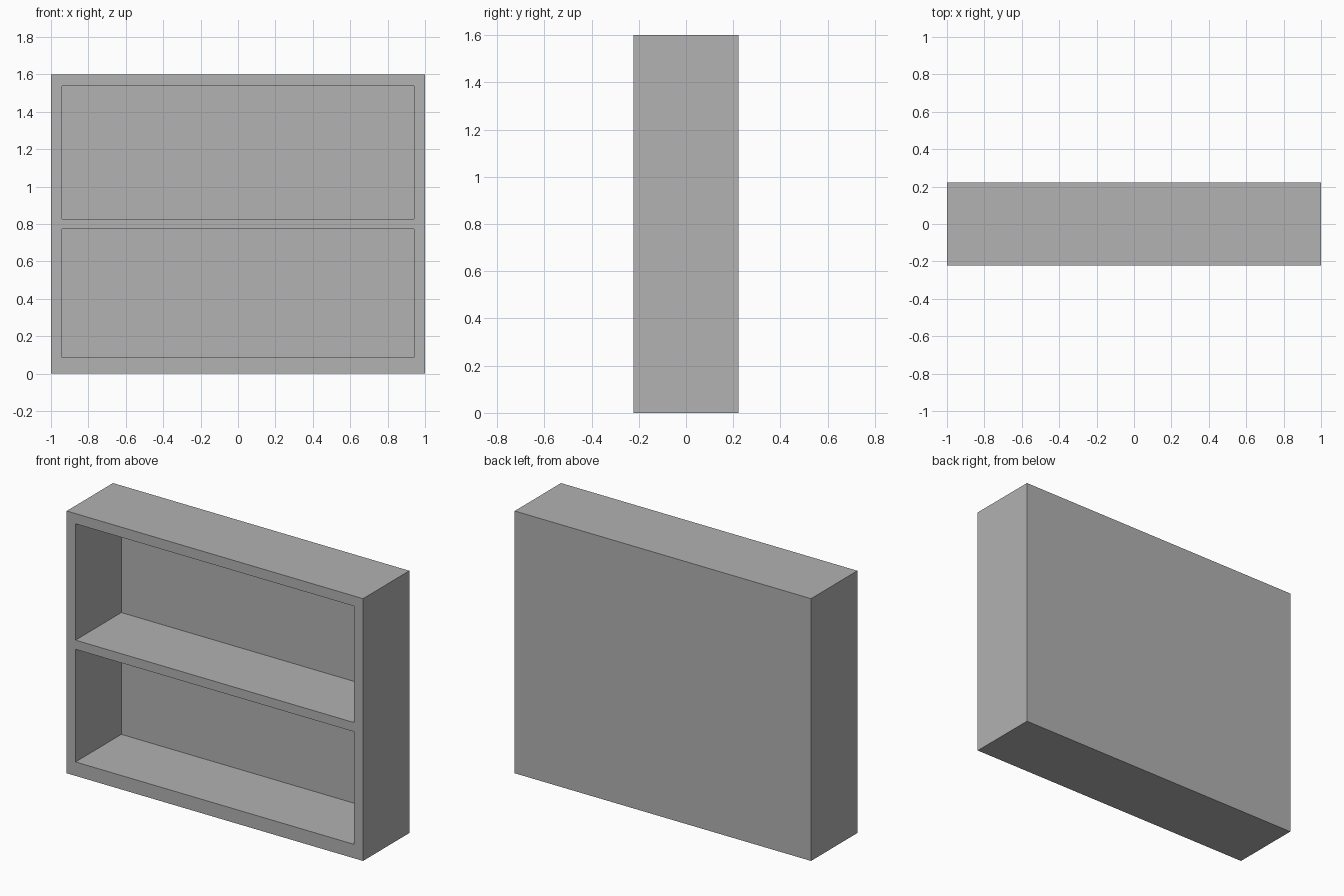
import bpy, bmesh
from mathutils import Vector, Matrix

if "Cube" in bpy.data.objects:
    bpy.data.objects.remove(bpy.data.objects["Cube"])

W, D, H = 2.0, 0.446, 1.6      # overall size
BACK = 0.005                   # thin back panel
SIDE = 0.94                    # inner face of the side boards
OPENINGS = [(0.085, 0.772), (0.828, 1.538)]   # lower and upper compartment heights

grey = bpy.data.materials.new("grey")
grey.diffuse_color = (0.445, 0.445, 0.445, 1)
grey.use_nodes = True
grey.node_tree.nodes["Principled BSDF"].inputs["Base Color"].default_value = grey.diffuse_color

# Solid block standing on the floor
bm = bmesh.new()
bmesh.ops.create_cube(bm, size=1, matrix=Matrix.Translation((0, 0, H / 2)) @ Matrix.Diagonal((W, D, H, 1)))


def cut(point, normal):
    bmesh.ops.bisect_plane(bm, geom=bm.verts[:] + bm.edges[:] + bm.faces[:],
                           plane_co=point, plane_no=normal)


# Score the board edges into the block
for x in (-SIDE, SIDE):
    cut((x, 0, 0), (1, 0, 0))
for z in [z for pair in OPENINGS for z in pair]:
    cut((0, 0, z), (0, 0, 1))

# Push the front faces of the two compartments to the back panel
bm.normal_update()
fronts = []
for f in bm.faces:
    c = f.calc_center_median()
    if f.normal.y < -0.9 and abs(c.x) < SIDE and any(a < c.z < b for a, b in OPENINGS):
        fronts.append(f)
pushed = bmesh.ops.extrude_discrete_faces(bm, faces=fronts)["faces"]
bmesh.ops.translate(bm, verts=list({v for f in pushed for v in f.verts}),
                    vec=Vector((0, D - BACK, 0)))
bmesh.ops.recalc_face_normals(bm, faces=bm.faces[:])

# Shelf unit object
mesh = bpy.data.meshes.new("shelf_unit")
bm.to_mesh(mesh)
bm.free()
mesh.materials.append(grey)
bpy.context.collection.objects.link(bpy.data.objects.new("shelf_unit", mesh))
